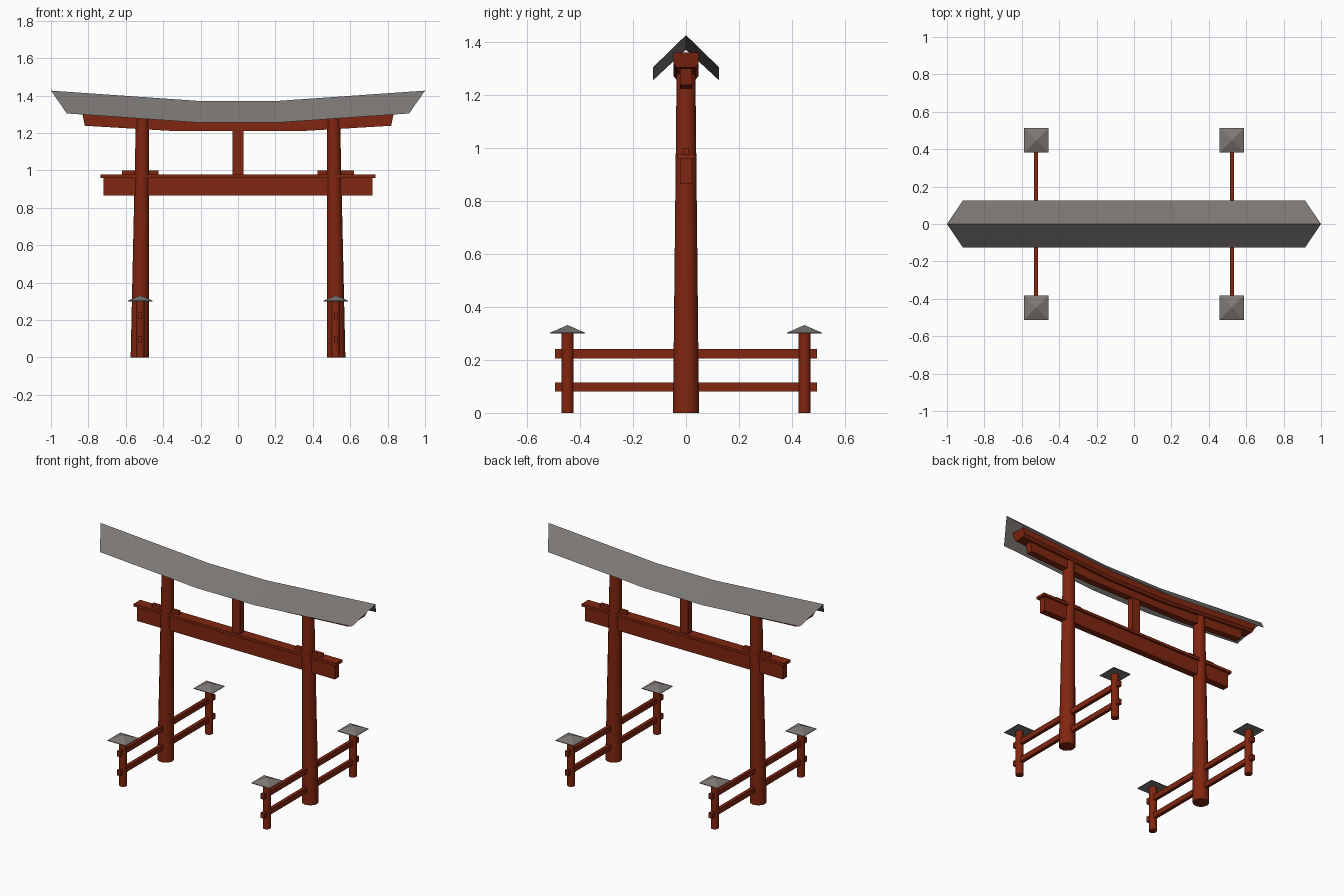
import bpy, bmesh, math
from mathutils import Vector

if "Cube" in bpy.data.objects:
    bpy.data.objects.remove(bpy.data.objects["Cube"])


def material(name, rgb):
    m = bpy.data.materials.new(name)
    m.diffuse_color = (*rgb, 1)
    m.use_nodes = True
    m.node_tree.nodes["Principled BSDF"].inputs["Base Color"].default_value = m.diffuse_color
    return m


RED = material("vermilion red", (0.22, 0.019, 0.005))
GREY = material("roof grey", (0.20, 0.185, 0.175))


def loft(name, rings, mat, closed=True, smooth=False):
    """Skin a list of equal-length point rings; closed adds wrap and end caps."""
    bm = bmesh.new()
    vs = [[bm.verts.new(p) for p in r] for r in rings]
    n = len(rings[0])
    for a, b in zip(vs, vs[1:]):
        for i in range(n if closed else n - 1):
            j = (i + 1) % n
            bm.faces.new((a[i], a[j], b[j], b[i]))
    if closed:
        bm.faces.new(vs[0])
        bm.faces.new(vs[-1])
    bmesh.ops.recalc_face_normals(bm, faces=bm.faces)
    if not closed and sum(f.normal.z for f in bm.faces) < 0:
        bmesh.ops.reverse_faces(bm, faces=bm.faces)
    me = bpy.data.meshes.new(name)
    bm.to_mesh(me)
    bm.free()
    me.materials.append(mat)
    ob = bpy.data.objects.new(name, me)
    bpy.context.collection.objects.link(ob)
    if smooth:
        bpy.context.view_layer.objects.active = ob
        ob.select_set(True)
        bpy.ops.object.shade_smooth_by_angle(angle=math.radians(35))
        ob.select_set(False)
    return ob


def box(name, x0, x1, y0, y1, z0, z1, mat=RED):
    return loft(name, [[(x0, y0, z), (x1, y0, z), (x1, y1, z), (x0, y1, z)]
                       for z in (z0, z1)], mat)


def column(name, bottom, top, r0, r1, sides):
    rings = []
    for c, r in ((bottom, r0), (top, r1)):
        rings.append([Vector(c) + Vector((r * math.cos(t), r * math.sin(t), 0))
                      for t in (math.tau * (i + 0.5) / sides for i in range(sides))])
    return loft(name, rings, RED, smooth=True)


def bent_beam(name, section, half, bend, rise, flare, closed=True, mat=RED):
    """Sweep a (y, z) section along x; the ends rise and lean outwards with height."""
    ztop = max(z for _, z in section)
    rings = []
    for x in (-half, -bend, bend, half):
        end = abs(x) == half
        s = math.copysign(1, x)
        ring = []
        for y, z in section:
            px = x - s * flare * (ztop - z) if end else x
            up = rise * max(0, abs(px) - bend) / (half - bend)
            ring.append((px, y, z + up))
        rings.append(ring)
    return loft(name, rings, mat, closed)


# curved gable roof, a thin folded sheet
bent_beam("roof", [(-0.125, 1.255), (0, 1.371), (0.125, 1.255)],
          1.0, 0.21, 0.055, 0.73, closed=False, mat=GREY)

# two stacked lintels under the roof
bent_beam("upper_lintel", [(-0.035, 1.257), (0.035, 1.257), (0.048, 1.272),
                           (0.048, 1.312), (-0.048, 1.312), (-0.048, 1.272)],
          0.91, 0.21, 0.048, 0.25)
bent_beam("lower_lintel", [(-0.022, 1.211), (0.022, 1.211), (0.022, 1.275),
                           (-0.022, 1.275)], 0.832, 0.36, 0.028, 0.2)

# tie beam with its cover board and the centre strut
box("tie_beam", -0.72, 0.72, -0.022, 0.022, 0.865, 0.96)
box("tie_beam_cover", -0.735, 0.735, -0.034, 0.034, 0.96, 0.978)
box("centre_strut", -0.03, 0.03, -0.02, 0.02, 0.975, 1.23)

for side, s in (("left", -1), ("right", 1)):
    # leaning main pillar and its wedge
    column(side + "_pillar", (s * 0.525, 0, 0), (s * 0.51, 0, 1.30), 0.05, 0.036, 16)
    box(side + "_wedge", s * 0.522 - 0.097, s * 0.522 + 0.097, -0.011, 0.011, 0.978, 1.0)
    # rails running front to back
    for label, z in (("lower", 0.098), ("upper", 0.223)):
        box(f"{side}_{label}_rail", s * 0.523 - 0.011, s * 0.523 + 0.011,
            -0.495, 0.495, z - 0.0175, z + 0.0175)
    # short posts with pyramid caps
    for end, t in (("front", -1), ("back", 1)):
        x, y = s * 0.523, t * 0.447
        column(f"{side}_{end}_post", (x, y, 0), (x, y, 0.305), 0.024, 0.024, 12)
        rings = [[(x - w, y - w, z), (x + w, y - w, z), (x + w, y + w, z), (x - w, y + w, z)]
                 for w, z in ((0.066, 0.299), (0.066, 0.303), (0.001, 0.331))]
        loft(f"{side}_{end}_post_cap", rings, GREY)
